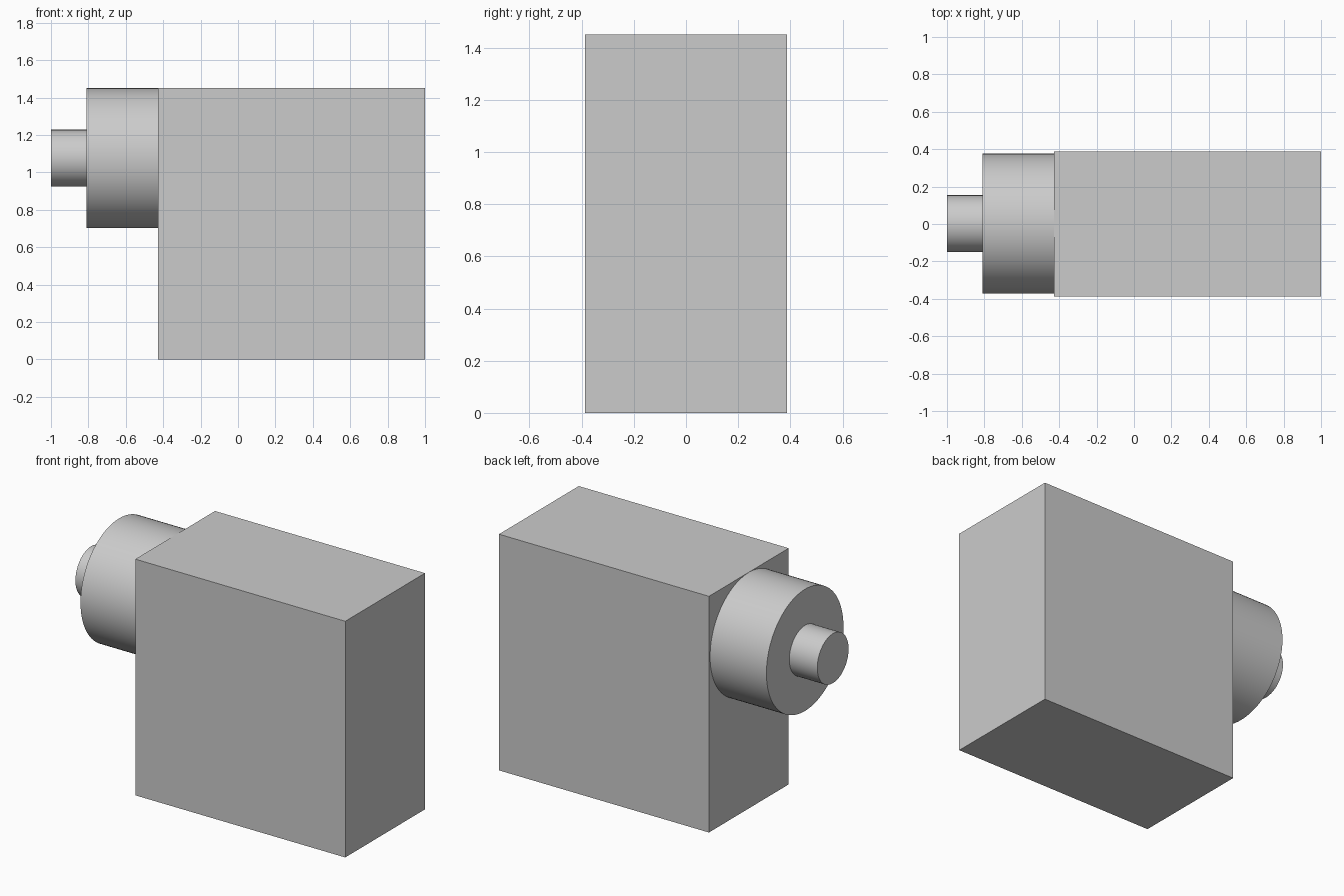
import bpy
import math

cube = bpy.data.objects.get("Cube")
if cube:
    bpy.data.objects.remove(cube, do_unlink=True)

# Single plain grey finish
grey = bpy.data.materials.new("light_grey")
grey.use_nodes = True
colour = (0.6, 0.6, 0.6, 1)
grey.diffuse_color = colour
grey.node_tree.nodes["Principled BSDF"].inputs["Base Color"].default_value = colour

SHAFT_Y, SHAFT_Z = 0.002, 1.076


def add_block(name, low, high):
    centre = [(a + b) / 2 for a, b in zip(low, high)]
    bpy.ops.mesh.primitive_cube_add(size=1, location=centre)
    block = bpy.context.object
    block.name = name
    block.scale = [b - a for a, b in zip(low, high)]
    bpy.ops.object.transform_apply(location=False, rotation=False, scale=True)
    block.data.materials.append(grey)


def add_round(name, x_start, x_end, radius):
    bpy.ops.mesh.primitive_cylinder_add(
        vertices=96, radius=radius, depth=x_end - x_start,
        location=((x_start + x_end) / 2, SHAFT_Y, SHAFT_Z),
        rotation=(0, math.pi / 2, 0))
    part = bpy.context.object
    part.name = name
    part.data.materials.append(grey)
    bpy.ops.object.shade_smooth_by_angle(angle=math.radians(30))


# Main housing
add_block("housing", (-0.427, -0.387, 0), (1, 0.387, 1.451))

# Round collar and end stub on a shared axis
add_round("collar", -0.81, -0.427, 0.374)
add_round("end_stub", -1, -0.81, 0.152)
